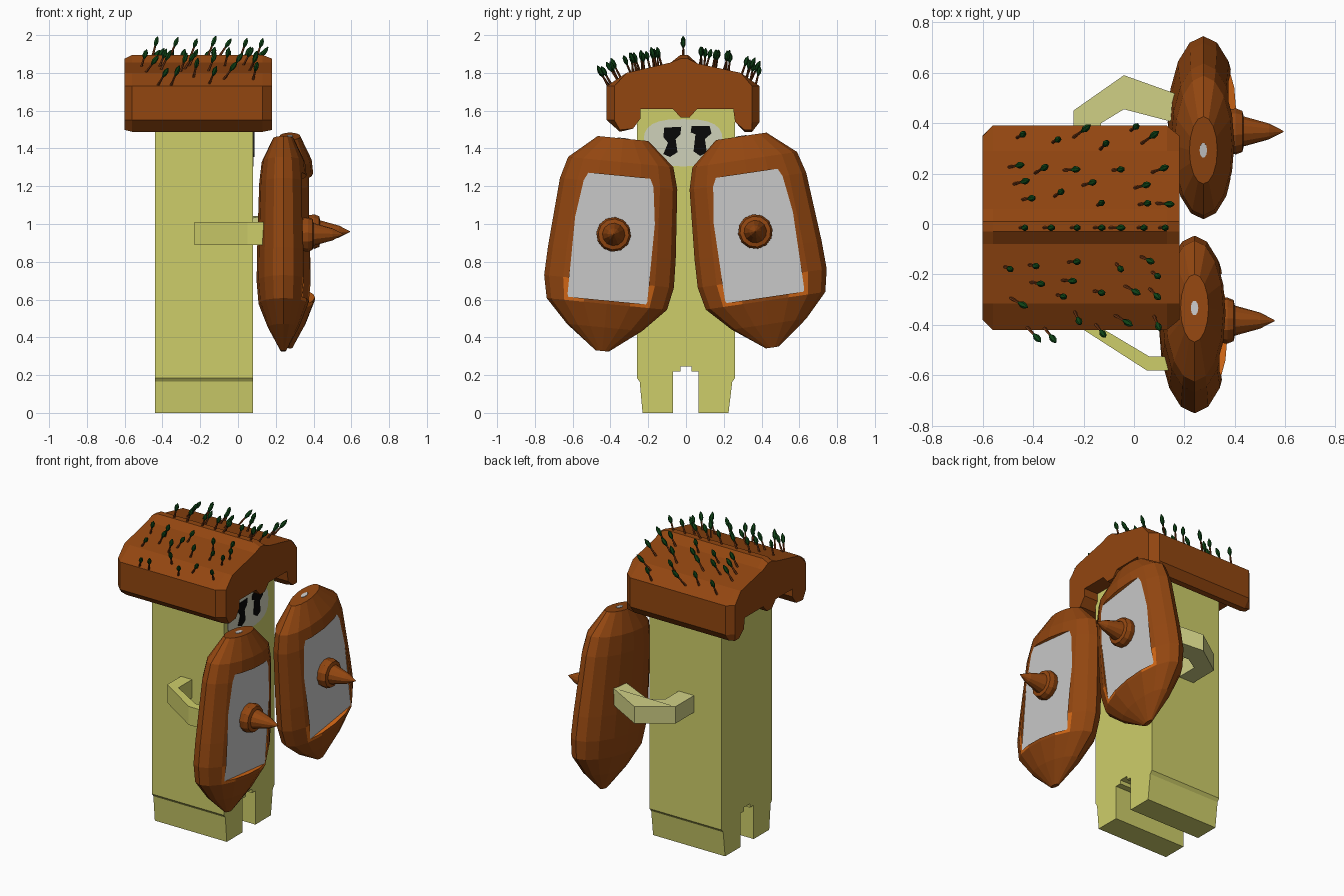
import bpy, bmesh, math, random
from mathutils import Vector, Matrix

if "Cube" in bpy.data.objects:
    bpy.data.objects.remove(bpy.data.objects["Cube"])

random.seed(4)


def mat(name, r, g, b):
    m = bpy.data.materials.new(name)
    lin = [((c / 255 + 0.055) / 1.055) ** 2.4 if c > 10 else c / 255 / 12.92 for c in (r, g, b)]
    m.diffuse_color = (*lin, 1)
    m.use_nodes = True
    m.node_tree.nodes["Principled BSDF"].inputs["Base Color"].default_value = m.diffuse_color
    return m


BODY = mat("olive yellow", 206, 206, 106)
ARM = mat("pale olive", 206, 206, 132)
WOOD = mat("brown wood", 146, 70, 16)
RIM = mat("orange wood", 212, 104, 22)
PANEL = mat("light grey", 200, 200, 200)
FACE = mat("pale face", 207, 209, 186)
BLACK = mat("black", 8, 8, 8)
LEAF = mat("dark green", 14, 68, 22)
STEM = mat("stem brown", 112, 54, 20)


def add_loft(bm, rings):
    """Skin a list of equal-length rings and cap both ends."""
    vs = [[bm.verts.new(p) for p in r] for r in rings]
    n = len(vs[0])
    for a, b in zip(vs, vs[1:]):
        for i in range(n):
            bm.faces.new((a[i], a[(i + 1) % n], b[(i + 1) % n], b[i]))
    bm.faces.new(vs[0][::-1])
    bm.faces.new(vs[-1])


def finish(name, bm, *mats):
    bmesh.ops.recalc_face_normals(bm, faces=bm.faces)
    me = bpy.data.meshes.new(name)
    bm.to_mesh(me)
    bm.free()
    for m in mats:
        me.materials.append(m)
    ob = bpy.data.objects.new(name, me)
    bpy.context.collection.objects.link(ob)
    return ob


def loft(name, rings, *mats):
    bm = bmesh.new()
    add_loft(bm, rings)
    return finish(name, bm, *mats)


def prism_x(name, prof, x0, x1, m):
    return loft(name, [[(x, y, z) for y, z in prof] for x in (x0, x1)], m)


def lathe(prof, n, flat=1.0):
    """Rings about z from (radius, height) pairs; flat squashes x."""
    return [[Vector((r * flat * math.cos(i * math.tau / n), r * math.sin(i * math.tau / n), h))
             for i in range(n)] for r, h in prof]


# Body with two stubby legs
prism_x("body", [(-.23, 0), (-.07, 0), (-.07, .22), (-.03, .22), (-.03, .245), (.03, .245), (.03, .22),
                 (.065, .22), (.065, 0), (.225, 0), (.245, .165), (.26, .185), (.26, 1.64),
                 (-.26, 1.64), (-.26, .185), (-.245, .165)], -.44, .08, BODY)

# Face plate and eyes
oval = []
for i in range(24):
    c, s = math.cos(i * math.tau / 24), math.sin(i * math.tau / 24)
    oval.append((-.015 + .21 * math.copysign(abs(c) ** .7, c), 1.43 + .125 * math.copysign(abs(s) ** .7, s)))
prism_x("face_plate", oval, .077, .083, FACE)
prism_x("left_eye", [(-.115, 1.51), (-.025, 1.515), (-.03, 1.475), (-.055, 1.45), (-.045, 1.38),
                     (-.085, 1.355), (-.12, 1.37), (-.095, 1.43), (-.12, 1.46)], .08, .087, BLACK)
prism_x("right_eye", [(.03, 1.52), (.125, 1.52), (.135, 1.48), (.1, 1.45), (.11, 1.38),
                      (.075, 1.36), (.04, 1.385), (.05, 1.475), (.025, 1.485)], .08, .087, BLACK)

# Roof-shaped hat with chamfered ends
top = [(.39, 1.73), (.29, 1.80), (.06, 1.85), (.01, 1.895), (-.03, 1.895), (-.08, 1.855),
       (-.315, 1.80), (-.42, 1.73)]
hat = top + [(-.42, 1.55), (-.35, 1.488), (-.28, 1.505), (-.24, 1.56), (-.24, 1.61), (-.07, 1.61), (-.03, 1.565),
             (.02, 1.565), (.06, 1.61), (.25, 1.61), (.26, 1.54), (.31, 1.488), (.35, 1.488), (.39, 1.54)]


def hat_end(y, z):
    return (-.015 + (y + .015) * .9 if abs(y) > .37 else y,
            z - .02 if z > 1.88 else z + .01 if z < 1.5 else z)


end = [hat_end(*p) for p in hat]
loft("hat", [[(x, y, z) for y, z in prof] for x, prof in
             ((-.6, end), (-.56, hat), (.13, hat), (.18, end))], WOOD)


# Bent arms reaching to the shields
def arm(name, outline, z0, z1, lift, m):
    loft(name, [[(x, y, z + (lift if x > .1 else 0)) for x, y in outline] for z in (z0, z1)], m)


arm("left_arm", [(-.23, -.24), (-.23, -.40), (.05, -.58), (.14, -.58), (.14, -.525), (.06, -.525),
                 (-.15, -.40), (-.15, -.24)], .89, 1.01, 0, BODY)
arm("right_arm", [(-.24, .24), (-.24, .45), (-.04, .59), (.17, .515), (.17, .40), (-.04, .455),
                  (-.13, .40), (-.13, .24)], .90, 1.01, .04, ARM)

# Barrel-shaped shields with recessed panel and spike
SHIELD = [(.035, -.6), (.20, -.475), (.32, -.35), (.345, -.23), (.34, -.08), (.312, .29),
          (.28, .405), (.135, .53)]
SPIKE = [(.085, .08), (.092, .13), (.082, .155), (.06, .16), (.032, .26), (.002, .318)]


def shield(side, x, y, z, tilt):
    place = Matrix.Translation((x, y, z)) @ Matrix.Rotation(math.radians(tilt), 4, 'X')
    ob = loft(side + "_shield", lathe(SHIELD, 16, .41), WOOD, RIM, PANEL)
    cutter = loft("cutter", [[(w, a * .212, b * .332) for a, b in ((-1, -1), (1, -1), (1, 1), (-1, 1))]
                             for w in (.1, .4)], WOOD)
    cutter.hide_render = True
    mod = ob.modifiers.new("recess", 'BOOLEAN')
    mod.operation, mod.solver, mod.object = 'DIFFERENCE', 'EXACT', cutter
    bpy.context.view_layer.update()
    me = bpy.data.meshes.new_from_object(ob.evaluated_get(bpy.context.evaluated_depsgraph_get()))
    ob.modifiers.clear()
    ob.data = me
    bpy.data.objects.remove(cutter)
    me.materials.clear()
    for m in (WOOD, RIM, PANEL):
        me.materials.append(m)
    for p in me.polygons:
        c = p.center
        inside = abs(c.y) < .2125 and abs(c.z) < .3325 and c.x > .095
        p.material_index = 0 if not inside else 2 if p.normal.x > .99 else 1
    ob.matrix_world = place
    # Spike turned to point forward, and a small stud on top
    sp = loft(side + "_spike", lathe(SPIKE, 12), WOOD)
    sp.matrix_world = place @ Matrix.Translation((0, 0, .02)) @ Matrix.Rotation(math.pi / 2, 4, 'Y')
    st = loft(side + "_top_stud", lathe([(.03, .526), (.03, .533)], 10, .5), PANEL)
    st.matrix_world = place


shield("left", .24, -.385, .925, -5.6)
shield("right", .275, .37, .94, 8.4)

# Sprouts on the roof: x positions grouped by rough y position
SPROUTS = [(-.45, .35), (-.31, .33), (-.21, .365), (-.12, .31), (0, .38), (.06, .34), (-.47, .23), (-.37, .215),
           (-.25, .215), (-.18, .16), (-.065, .215), (.03, .15), (.1, .215), (-.45, .165), (-.42, .1), (-.3, .12),
           (-.135, .08), (.04, .08), (.12, .08), (-.5, -.175), (-.4, -.165), (-.24, -.15), (-.06, -.17),
           (.05, -.14), (.085, -.2), (-.385, -.235), (-.26, -.225), (-.29, -.285), (-.14, -.27), (-.01, -.26),
           (.08, -.275), (-.46, -.31), (-.225, -.37), (-.135, -.42), (-.045, -.38), (.09, -.39), (-.4, -.435),
           (-.335, -.46)] + [(x, -.015) for x in (-.44, -.34, -.235, -.14, -.07, .03, .115)]


def roof_z(y):
    for (y1, z1), (y0, z0) in zip(top, top[1:]):
        if y0 <= y <= y1:
            return z0 + (z1 - z0) * (y - y0) / (y1 - y0)
    return 1.74


stems, leaves = bmesh.new(), bmesh.new()
for x, y in SPROUTS:
    ridge = abs(y + .015) < .02
    lean = Vector((random.uniform(.02, .07), (0 if ridge else y * .1) + random.uniform(-.02, .02) * (not ridge),
                   random.uniform(.09, .105)))
    base_y = max(-.41, min(.38, y - lean.y / 2))
    base = Vector((x - lean.x / 2, base_y, roof_z(base_y) - .01))
    turn = Matrix.Translation(base) @ lean.to_track_quat('Z', 'Y').to_matrix().to_4x4()
    size = lean.length
    add_loft(stems, [[turn @ p for p in r] for r in lathe([(.007, 0), (.005, size * .65)], 5)])
    add_loft(leaves, [[turn @ p for p in r] for r in
                      lathe([(.004, size * .52), (.013, size * .72), (.012, size * .9), (.002, size * 1.07)], 6)])
finish("sprout_stems", stems, STEM)
finish("sprout_leaves", leaves, LEAF)
